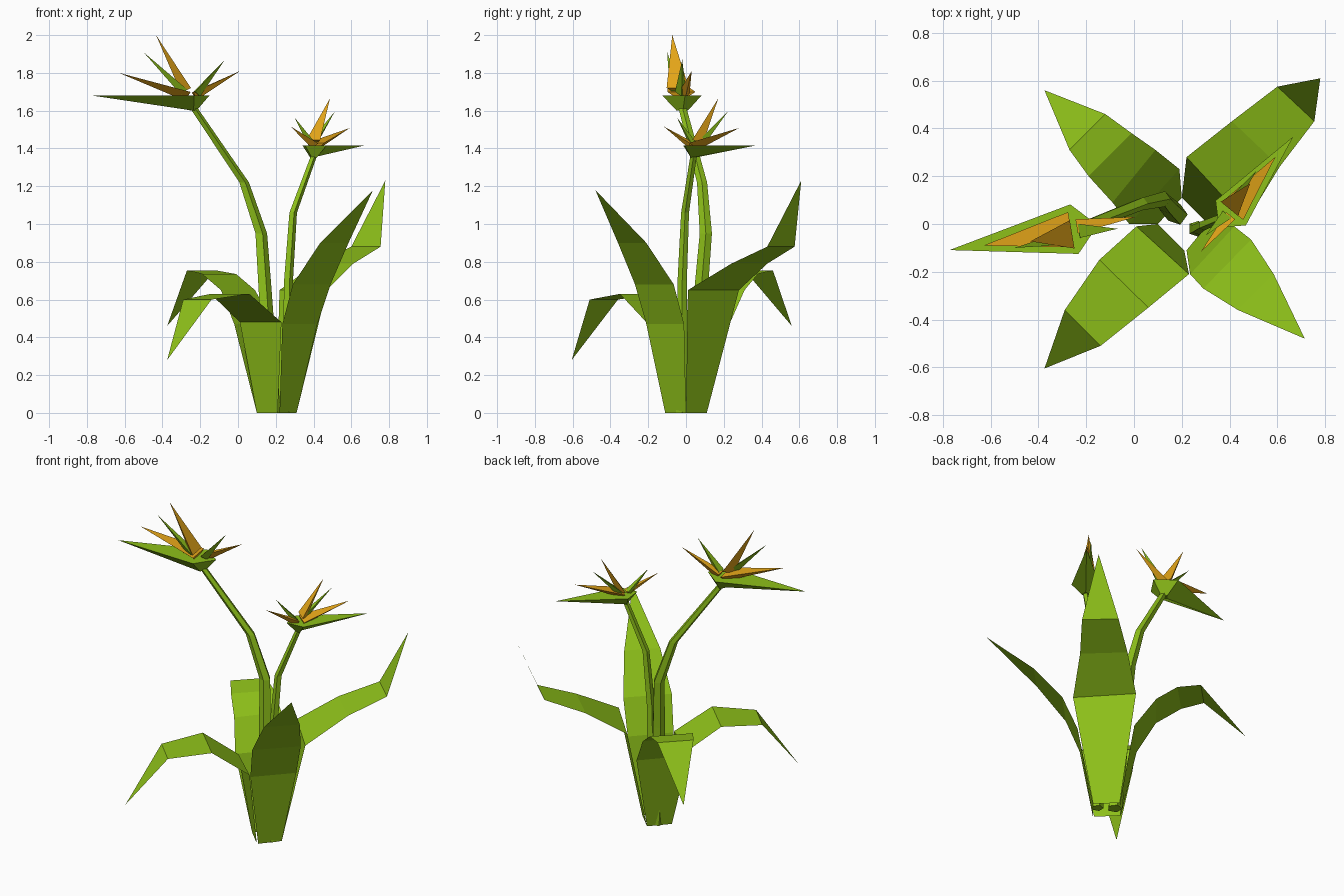
import bpy
import math
from mathutils import Vector, Matrix

if "Cube" in bpy.data.objects:
    bpy.data.objects.remove(bpy.data.objects["Cube"])


def material(name, rgb):
    m = bpy.data.materials.new(name)
    m.diffuse_color = (*rgb, 1)
    m.use_nodes = True
    m.node_tree.nodes["Principled BSDF"].inputs["Base Color"].default_value = m.diffuse_color
    return m


GREEN = material("leaf_green", (0.27, 0.53, 0.01))
ORANGE = material("petal_orange", (0.82, 0.40, 0.01))


def make(name, verts, faces, mat):
    me = bpy.data.meshes.new(name)
    me.from_pydata([tuple(v) for v in verts], [], faces)
    me.materials.append(mat)
    ob = bpy.data.objects.new(name, me)
    bpy.context.collection.objects.link(ob)
    return ob


# Leaf: rows of (left x, left y, right x, right y, z), ending in a pointed tip
def leaf(name, rows, tip):
    verts = []
    for ax, ay, bx, by, z in rows:
        verts += [(ax, ay, z), (bx, by, z)]
    faces = [(2*i, 2*i+1, 2*i+3, 2*i+2) for i in range(len(rows)-1)]
    n = len(verts)
    verts.append(tip)
    faces.append((n-2, n-1, n))
    make(name, verts, faces, GREEN)


# Stem: five-sided tube through (x, y, z, radius)
def stem(name, path, sides=5):
    verts, faces = [], []
    for x, y, z, r in path:
        for k in range(sides):
            a = math.tau * k / sides
            verts.append((x + r*math.cos(a), y + r*math.sin(a), z))
    for i in range(len(path)-1):
        for k in range(sides):
            j = (k+1) % sides
            faces.append((i*sides+k, i*sides+j, (i+1)*sides+j, (i+1)*sides+k))
    top = (len(path)-1)*sides
    faces += [tuple(range(sides))[::-1], tuple(range(top, top+sides))]
    make(name, verts, faces, GREEN)


# Flower: local x points along the beak, z up, origin at the rim centre
def flower(name, origin, angle, scale):
    xf = (Matrix.Translation(origin) @ Matrix.Rotation(math.radians(angle), 4, 'Z')
          @ Matrix.Scale(scale, 4))
    # beak-shaped sheath
    rim = [(.54, 0, 0), (.01, .105, 0), (-.09, 0, 0), (.01, -.105, 0)]
    keel = [(.03, 0, -.075), (0, .03, -.08), (-.02, 0, -.08), (0, -.03, -.08)]
    faces = [(i, 4+i, 4+(i+1) % 4, (i+1) % 4) for i in range(4)]
    faces += [(0, 1, 2, 3), (7, 6, 5, 4)]
    make(name + "_sheath", [xf @ Vector(p) for p in rim + keel], faces, GREEN)
    # spiky petals: tip, base centre, base half width, base thickness
    petals = [((.20, .02, .32), (.04, .02, .03), .06, .05, ORANGE),
              ((.27, .036, .23), (.05, .03, .02), .03, .04, GREEN),
              ((.396, .005, .12), (.03, 0, 0), .075, .05, ORANGE),
              ((-.168, .028, .19), (-.02, .01, .01), .03, .04, GREEN),
              ((-.255, -.008, .13), (-.01, -.01, 0), .03, .045, ORANGE)]
    for i, (tip, base, w, t, mat) in enumerate(petals):
        tip, base = Vector(tip), Vector(base)
        side = Vector((0, 1, 0))
        up = (tip - base).cross(side).normalized()
        if up.z < 0:
            up = -up
        pts = [base + side*w + up*t*.4, base - side*w + up*t*.4, base - up*t*.6, tip]
        make(f"{name}_petal_{i+1}", [xf @ p for p in pts],
             [(0, 1, 2), (0, 3, 1), (1, 3, 2), (2, 3, 0)], mat)


leaf("leaf_back_right", [(.20, .11, .31, 0, 0), (.22, .28, .47, .01, .65),
                         (.41, .43, .61, .24, .79), (.60, .575, .755, .43, .88)],
     (.78, .61, 1.23))
leaf("leaf_front_right", [(.22, -.11, .31, 0, 0), (.235, -.21, .42, -.01, .47),
                          (.29, -.27, .49, -.065, .68), (.435, -.36, .585, -.21, .90)],
     (.715, -.48, 1.18))
leaf("leaf_front_left", [(.10, 0, .21, -.11, 0), (.01, -.01, .23, -.21, .48),
                         (-.145, -.15, .06, -.35, .63), (-.29, -.36, -.14, -.51, .60)],
     (-.375, -.605, .28))
leaf("leaf_back_left", [(.10, 0, .20, .11, 0), (-.02, 0, .19, .23, .47),
                        (-.09, .09, .09, .31, .65), (-.19, .20, -.01, .38, .735),
                        (-.27, .31, -.12, .46, .755)],
     (-.375, .56, .46))

stem("tall_stem", [(.18, .04, 0, .045), (.14, .08, .65, .038), (.12, .105, .95, .034),
                   (.03, .085, 1.22, .028), (-.24, -.02, 1.62, .022)])
stem("short_stem", [(.26, -.02, 0, .035), (.265, -.02, .70, .026),
                    (.29, -.005, 1.06, .022), (.40, .04, 1.36, .018)])

flower("tall_flower", (-.24, -.02, 1.68), 189.5, 1)
flower("short_flower", (.40, .04, 1.415), 50.7, .78)
